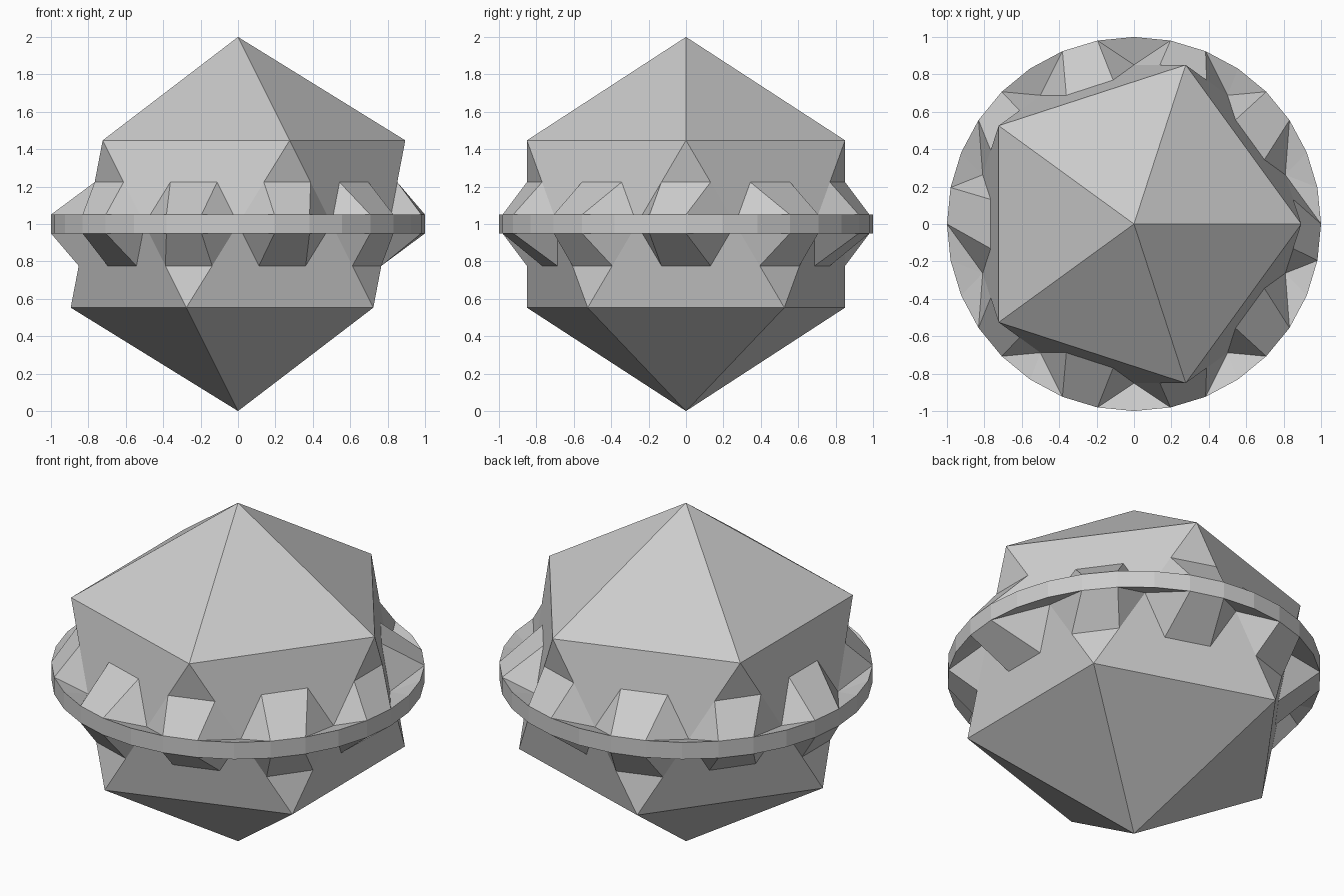
import bpy, bmesh
from math import cos, sin, pi, sqrt
from mathutils import Vector

if "Cube" in bpy.data.objects:
    bpy.data.objects.remove(bpy.data.objects["Cube"])

SEG = 32          # sides of the rim band
HALF = 0.05       # half height of the rim band
ZC = 1.0          # centre height
RI, HI = 2 / sqrt(5), 1 / sqrt(5)   # vertex ring of the icosahedron

bm = bmesh.new()


def face(*pts):
    bm.faces.new([bm.verts.new(p) for p in pts])


def ico(i):
    """Zigzag icosahedron vertex: even = upper, odd = lower."""
    return Vector((RI * cos(i * pi / 5), RI * sin(i * pi / 5),
                   ZC + (HI if i % 2 == 0 else -HI)))


def rim(k, side):
    a = 2 * pi * k / SEG
    return Vector((cos(a), sin(a), ZC + side * HALF))


def start(i):
    """First rim vertex of tooth i."""
    return -(-16 * i // 5) - 1


for i in range(1, 11):
    s = 1 if i % 2 == 0 else -1
    A, B0, B1 = ico(i), ico(i - 1), ico(i + 1)
    a0, a1 = A.lerp(B0, .25), A.lerp(B1, .25)
    m0, m1 = A.lerp(B0, .5), A.lerp(B1, .5)
    e0, e1 = A.lerp(B0, .75), A.lerp(B1, .75)
    f0, f1 = e0.lerp(e1, 1 / 3), e0.lerp(e1, 2 / 3)

    # gem faces left around the opening, plus the pointed cap
    face(A, a0, a1)
    face(B0, e0, m0, f0, f1, m1, e1, B1)
    face(B0, B1, Vector((0, 0, ZC - s)))

    # upper and lower tooth with flanks, then the valley beside it
    k, nxt = start(i), start(i + 1)
    for side in (1, -1):
        p, q = (a0, a1) if side == s else (f0, f1)
        face(p, q, rim(k + 1, side), rim(k, side))
        face(p, rim(k, side), m0)
        face(q, m1, rim(k + 1, side))
        for j in range(k + 1, nxt):
            face(m1, rim(j + 1, side), rim(j, side))

# outer rim band
for k in range(SEG):
    face(rim(k, -1), rim(k + 1, -1), rim(k + 1, 1), rim(k, 1))

bmesh.ops.remove_doubles(bm, verts=bm.verts[:], dist=1e-4)
bmesh.ops.recalc_face_normals(bm, faces=bm.faces[:])
me = bpy.data.meshes.new("ringed_gem")
bm.to_mesh(me)
bm.free()
bpy.context.collection.objects.link(bpy.data.objects.new("ringed_gem", me))
